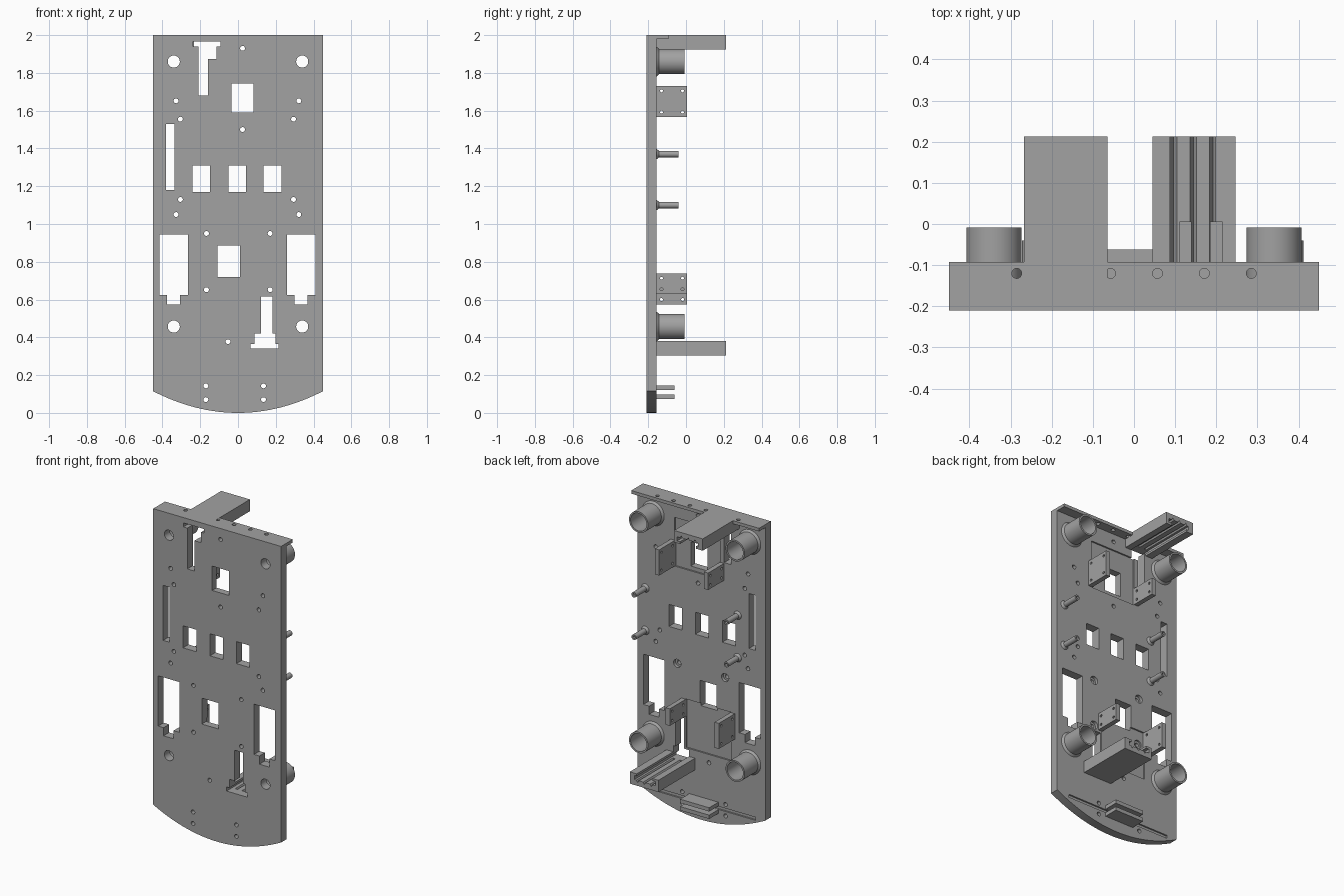
import bpy, bmesh
from math import sin, cos, pi, radians

cube = bpy.data.objects.get("Cube")
if cube:
    bpy.data.objects.remove(cube, do_unlink=True)

grey = bpy.data.materials.new("plain_grey")
grey.use_nodes = True
colour = (0.36, 0.36, 0.36, 1)
grey.diffuse_color = colour
grey.node_tree.nodes["Principled BSDF"].inputs["Base Color"].default_value = colour

FRONT, BACK = -0.21, -0.155
TURN_X, TURN_Z = -0.02, 2.305   # half-turn that maps the lower mount to the upper one


def turned(pts):
    return [(TURN_X - x, TURN_Z - z) for x, z in pts]


def rect(x0, x1, z0, z1):
    return [(x0, z0), (x1, z0), (x1, z1), (x0, z1)]


def disc(x, z, r, n=24):
    return [(x + r * cos(2 * pi * i / n), z + r * sin(2 * pi * i / n)) for i in range(n)]


def add_prism(bm, pts, a, b, place=lambda u, v, w: (u, w, v)):
    """Extrude a 2D outline from a to b; place maps outline and depth to 3D."""
    lo = [bm.verts.new(place(u, v, a)) for u, v in pts]
    hi = [bm.verts.new(place(u, v, b)) for u, v in pts]
    n = len(pts)
    bm.faces.new(lo)
    bm.faces.new(hi[::-1])
    for i in range(n):
        j = (i + 1) % n
        bm.faces.new((lo[j], lo[i], hi[i], hi[j]))


def finish(name, bm):
    bmesh.ops.recalc_face_normals(bm, faces=bm.faces)
    me = bpy.data.meshes.new(name)
    bm.to_mesh(me)
    bm.free()
    me.materials.append(grey)
    ob = bpy.data.objects.new(name, me)
    bpy.context.collection.objects.link(ob)
    return ob


def prisms(name, outlines, a, b, **kw):
    bm = bmesh.new()
    for pts in outlines:
        add_prism(bm, pts, a, b, **kw)
    return finish(name, bm)


def activate(ob):
    bpy.ops.object.select_all(action='DESELECT')
    ob.select_set(True)
    bpy.context.view_layer.objects.active = ob


def cut(ob, cutter):
    activate(ob)
    cutter.hide_render = True
    mod = ob.modifiers.new("cut", 'BOOLEAN')
    mod.operation, mod.solver, mod.object = 'DIFFERENCE', 'EXACT', cutter
    bpy.ops.object.modifier_apply(modifier=mod.name)
    bpy.data.objects.remove(cutter, do_unlink=True)


def smooth(ob):
    activate(ob)
    bpy.ops.object.shade_smooth_by_angle(angle=radians(30))


def lathe(name, profile, x, z, n=40):
    """Spin a closed (radius, y) profile about an axis along y."""
    bm = bmesh.new()
    rings = []
    for i in range(n):
        t = 2 * pi * i / n
        rings.append([bm.verts.new((x + r * cos(t), y, z + r * sin(t))) for r, y in profile])
    m = len(profile)
    for i in range(n):
        p, q = rings[i], rings[(i + 1) % n]
        for k in range(m):
            l = (k + 1) % m
            bm.faces.new((p[k], p[l], q[l], q[k]))
    smooth(finish(name, bm))


# Base plate with a curved lower edge
arc = [(0.45 * i / 16, 0.115 * (i / 16) ** 2) for i in range(-16, 17)]
plate = prisms("base_plate", [arc + [(0.45, 2), (-0.45, 2)]], FRONT, BACK)

# Through openings
openings = [
    rect(-0.035, 0.082, 1.59, 1.745), rect(-0.108, 0.01, 0.72, 0.885),
    rect(-0.38, -0.335, 1.18, 1.53),
]
openings += [rect(x, x + 0.093, 1.17, 1.31) for x in (-0.24, -0.05, 0.136)]
for x in (-0.415, 0.26):
    openings.append([(x, 0.945), (x, 0.625), (x + 0.038, 0.625), (x + 0.038, 0.573),
                     (x + 0.108, 0.573), (x + 0.108, 0.625), (x + 0.149, 0.625), (x + 0.149, 0.945)])
openings.append([(0.122, 0.615), (0.122, 0.42), (0.087, 0.42), (0.087, 0.366), (0.066, 0.366),
                 (0.066, 0.34), (0.214, 0.34), (0.214, 0.366), (0.198, 0.366), (0.198, 0.42),
                 (0.183, 0.42), (0.183, 0.615)])
openings.append([(-0.21, 1.68), (-0.16, 1.68), (-0.16, 1.873), (-0.113, 1.873), (-0.113, 1.94),
                 (-0.093, 1.94), (-0.093, 1.966), (-0.238, 1.966), (-0.238, 1.94), (-0.21, 1.94)])

tube_spots = [(sx * 0.34, z) for sx in (-1, 1) for z in (0.457, 1.86)]
sink_spots = [(x, z) for x in (-0.167, 0.17) for z in (0.652, 0.95)]
screw_spots = sink_spots + [(0.024, 1.93), (0.024, 1.5), (-0.053, 0.377)]
for x, x_wide in ((-0.305, -0.328), (0.294, 0.322)):
    screw_spots += [(x, 1.13), (x, 1.555), (x_wide, 1.05), (x_wide, 1.652)]
screw_spots += [(x, z) for x in (-0.17, 0.135) for z in (0.07, 0.143)]
openings += [disc(x, z, 0.032, 32) for x, z in tube_spots]
openings += [disc(x, z, 0.013, 16) for x, z in screw_spots]
cut(plate, prisms("opening_cutter", openings, -0.3, 0))

# Shallow recesses, counterbores and the long groove on the back
recess = rect(-0.21, 0.11, 0.43, 0.74)
groove = rect(-0.38, 0.36, 0.098, 0.118)
cut(plate, prisms("recess_cutter", [recess, turned(recess), groove], BACK - 0.01, 0))
cut(plate, prisms("counterbore_cutter", [disc(x, z, 0.026) for x, z in sink_spots], BACK - 0.02, 0))
smooth(plate)

# Top lip with a row of vertical holes
lip = prisms("top_lip", [rect(-0.45, 0.45, 1.98, 2)], BACK, -0.092)
cut(lip, prisms("lip_cutter", [disc(-0.285 + 0.114 * i, -0.12, 0.012) for i in range(6)],
                1.9, 2.1, place=lambda u, v, w: (u, v, w)))
smooth(lip)

# Round sleeves
for i, (x, z) in enumerate(tube_spots):
    lathe(f"sleeve_{i + 1}", [(0.078, BACK), (0.067, BACK + 0.013), (0.067, -0.008),
                              (0.056, -0.008), (0.056, BACK)], x, z)

# Thin standoff posts with blind ends
for x in (-0.255, 0.395):
    for z in (1.10, 1.37):
        lathe(f"standoff_{'left' if x > 0 else 'right'}_{'upper' if z > 1.2 else 'lower'}",
              [(0.027, BACK), (0.017, BACK + 0.013), (0.017, -0.04), (0.008, -0.04),
               (0.008, -0.1), (0.0005, -0.1), (0.0005, BACK)], x, z, 24)

# Channel rails: a T slot with V grooves in its floor
rail = [(0.045, 0.305), (0.247, 0.305), (0.247, 0.38), (0.198, 0.38), (0.198, 0.366),
        (0.214, 0.366), (0.214, 0.34)]
for x in (0.192, 0.144, 0.096):
    rail += [(x + 0.008, 0.34), (x, 0.325), (x - 0.008, 0.34)]
rail += [(0.066, 0.34), (0.066, 0.366), (0.087, 0.366), (0.087, 0.38), (0.045, 0.38)]
prisms("lower_rail", [rail], BACK, 0.213)
prisms("upper_rail", [turned(rail)], BACK, 0.213)

# Drilled side brackets
tall = rect(-0.235, -0.205, 0.575, 0.738)
short = rect(0.11, 0.14, 0.63, 0.738)
for name, pts in (("lower_tall_bracket", tall), ("lower_short_bracket", short),
                  ("upper_tall_bracket", turned(tall)), ("upper_short_bracket", turned(short))):
    bracket = prisms(name, [pts], BACK - 0.01, 0.006)
    zs = [p[1] for p in pts]
    holes = [disc(y, z, 0.008, 12) for y in (-0.13, -0.018) for z in (min(zs) + 0.025, max(zs) - 0.025)]
    cut(bracket, prisms("bracket_cutter", holes, pts[0][0] - 0.1, pts[0][0] + 0.1,
                        place=lambda u, v, w: (w, u, v)))
    smooth(bracket)

# Pair of small shelves either side of the groove
for name, z in (("lower_shelf", 0.073), ("upper_shelf", 0.12)):
    prisms(name, [rect(-0.12, 0.085, z, z + 0.024)], BACK, -0.062)
